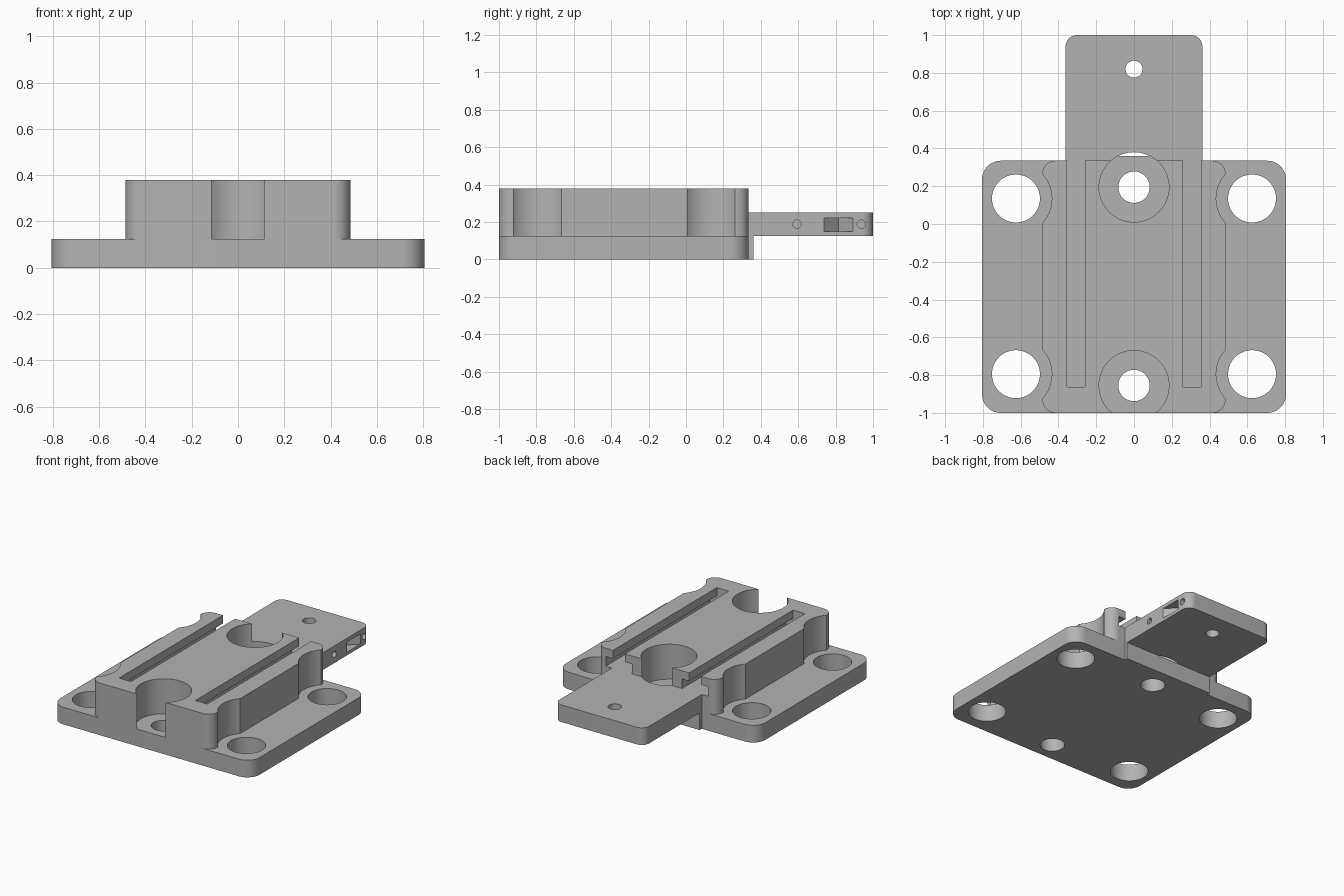
import bpy, bmesh, math

cube = bpy.data.objects.get("Cube")
if cube:
    bpy.data.objects.remove(cube, do_unlink=True)

grey = bpy.data.materials.new("plain grey")
grey.use_nodes = True
grey.diffuse_color = (0.45, 0.45, 0.45, 1)
grey.node_tree.nodes["Principled BSDF"].inputs["Base Color"].default_value = (0.45, 0.45, 0.45, 1)


def prism(name, outline, z0, z1):
    """Extrude a counter-clockwise outline from z0 up to z1."""
    bm = bmesh.new()
    face = bm.faces.new([bm.verts.new((x, y, z0)) for x, y in outline])
    top = bmesh.ops.extrude_face_region(bm, geom=[face])
    verts = [v for v in top["geom"] if isinstance(v, bmesh.types.BMVert)]
    bmesh.ops.translate(bm, verts=verts, vec=(0, 0, z1 - z0))
    bmesh.ops.recalc_face_normals(bm, faces=bm.faces)
    mesh = bpy.data.meshes.new(name)
    bm.to_mesh(mesh)
    bm.free()
    mesh.materials.append(grey)
    ob = bpy.data.objects.new(name, mesh)
    bpy.context.collection.objects.link(ob)
    return ob


def rect(x0, x1, y0, y1):
    return [(x0, y0), (x1, y0), (x1, y1), (x0, y1)]


def arc(cx, cy, r, start, sweep, n):
    return [(cx + r * math.cos(math.radians(start + sweep * i / n)),
             cy + r * math.sin(math.radians(start + sweep * i / n))) for i in range(n + 1)]


def rounded(x0, x1, y0, y1, r):
    corners = [(x1 - r, y1 - r, 0), (x0 + r, y1 - r, 90),
               (x0 + r, y0 + r, 180), (x1 - r, y0 + r, 270)]
    return [p for cx, cy, a in corners for p in arc(cx, cy, r, a, 90, 12)]


def cylinder(cx, cy, r, z0, z1):
    return prism("cutter", arc(cx, cy, r, 0, 360, 64)[:-1], z0, z1)


def cut(ob, cutters, operation='DIFFERENCE'):
    """Apply the cutters to a part, then remove them."""
    for c in cutters:
        mod = ob.modifiers.new("cut", 'BOOLEAN')
        mod.operation, mod.solver, mod.object = operation, 'EXACT', c
        c.hide_render = True
    bpy.context.view_layer.update()
    graph = bpy.context.evaluated_depsgraph_get()
    mesh = bpy.data.meshes.new_from_object(ob.evaluated_get(graph))
    ob.modifiers.clear()
    ob.data = mesh
    for c in cutters:
        bpy.data.objects.remove(c, do_unlink=True)


FRONT, BACK, STEP, TOP = -1.0, 0.335, 0.125, 0.38
TAB_TOP, TAB_X = 0.25, 0.362
corner_holes = [(sx * 0.625, y) for sx in (-1, 1) for y in (0.135, -0.795)]
centre_holes = [(0, 0.195), (0, -0.855)]

# Base plate with a lip beneath the tab
base = prism("base_plate", rounded(-0.805, 0.805, FRONT, BACK, 0.1), 0, STEP)
cut(base, [prism("lip", rect(-TAB_X, TAB_X, 0, 0.36), 0, STEP)], 'UNION')
cut(base, [cylinder(x, y, 0.127, -0.1, 0.3) for x, y in corner_holes]
    + [cylinder(x, y, 0.083, -0.1, 0.3) for x, y in centre_holes])

# Raised block: side scallops, counterbores and two undercut slots
block = prism("raised_block", rounded(-0.485, 0.485, FRONT, BACK, 0.07), STEP, TOP)
cutters = [cylinder(x, y, 0.19, 0, 0.5) for x, y in corner_holes]
cutters += [cylinder(x, y, 0.185, 0, 0.5) for x, y in centre_holes]
for s in (-1, 1):
    for half, z0, z1 in ((0.048, 0.28, 0.5), (0.105, TAB_TOP, 0.32)):
        cx = s * 0.307
        cutters.append(prism("slot", rect(cx - half, cx + half, -0.862, 0.5), z0, z1))
cut(block, cutters)

# Rear tab: screw hole, counterbore clearance and pockets in its left edge
tab = prism("rear_tab", rounded(-TAB_X, TAB_X, 0.2, 1.0, 0.06), STEP, TAB_TOP)
cutters = [prism("trim", rect(-0.5, 0.5, 0, BACK), 0, 0.5),
           cylinder(0, 0.82, 0.045, 0, 0.5),
           cylinder(*centre_holes[0], 0.185, 0, 0.5),
           prism("notch", [(TAB_X - 0.08, 0.815), (TAB_X, 0.737), (0.5, 0.737),
                           (0.5, 0.893), (TAB_X, 0.893)], 0.148, 0.222)]
for y in (0.593, 0.937):
    pin = cylinder(0, 0, 0.022, 0, 0.3)
    pin.rotation_euler = (0, math.pi / 2, 0)
    pin.location = (TAB_X - 0.12, y, 0.188)
    cutters.append(pin)
cut(tab, cutters)

# Smooth the curved walls and keep the edges crisp
bpy.ops.object.select_all(action='DESELECT')
for ob in (base, block, tab):
    ob.select_set(True)
bpy.context.view_layer.objects.active = base
bpy.ops.object.shade_smooth_by_angle(angle=math.radians(30))
